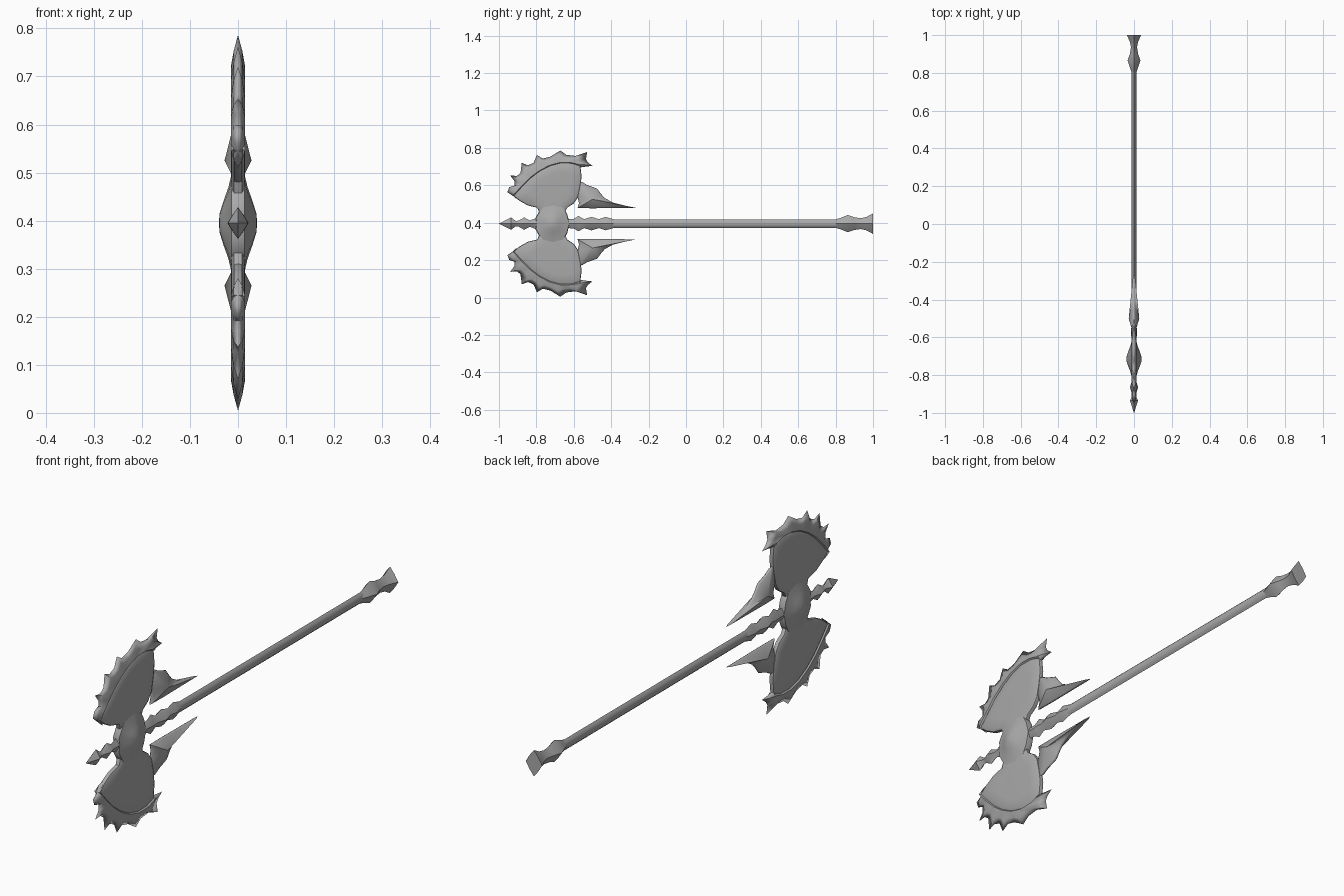
import bpy, bmesh, math
from mathutils import Vector

if "Cube" in bpy.data.objects:
    bpy.data.objects.remove(bpy.data.objects["Cube"])

MID_Z = 0.395  # height of the weapon's long axis

steel = bpy.data.materials.new("grey_steel")
steel.diffuse_color = (0.4, 0.4, 0.4, 1)
steel.use_nodes = True
steel.node_tree.nodes["Principled BSDF"].inputs["Base Color"].default_value = steel.diffuse_color


def finish(name, bm, mirror=None, angle=35):
    """Turn a bmesh into a smooth-shaded object, optionally mirrored."""
    me = bpy.data.meshes.new(name)
    bm.to_mesh(me)
    bm.free()
    me.materials.append(steel)
    ob = bpy.data.objects.new(name, me)
    bpy.context.collection.objects.link(ob)
    ob.location.z = MID_Z
    bpy.ops.object.select_all(action='DESELECT')
    ob.select_set(True)
    bpy.context.view_layer.objects.active = ob
    if mirror:
        m = ob.modifiers.new("Mirror", 'MIRROR')
        m.use_axis = mirror
        m.merge_threshold = 0.0005
    bpy.ops.object.shade_smooth_by_angle(angle=math.radians(angle))
    return ob


def half_shell(name, rows, closed, cap=None, both=True, angle=35):
    """Skin rows of (x, y, z) points on the +x side, then mirror."""
    bm = bmesh.new()
    vs = [[bm.verts.new(p) for p in r] for r in rows]
    n = len(rows[0])
    for a, b in zip(vs, vs[1:]):
        for i in range(n if closed else n - 1):
            j = (i + 1) % n
            bm.faces.new((a[i], a[j], b[j], b[i]))
    if cap == 'face':
        bm.faces.new(vs[-1])
    elif cap:
        c = bm.verts.new(cap)
        for i in range(n):
            bm.faces.new((vs[-1][i], vs[-1][(i + 1) % n], c))
    bmesh.ops.triangulate(bm, faces=bm.faces[:])
    bm.normal_update()
    for f in bm.faces:
        if f.normal.x < 0:
            f.normal_flip()
    return finish(name, bm, (True, False, both), angle)


def toward(pts, c, s, x):
    """Scale a (y, z) outline about c and place it at depth x."""
    return [(x, c[0] + (y - c[0]) * s, c[1] + (z - c[1]) * s) for y, z in pts]


def sample(pts, n):
    """n points spaced evenly along a polyline."""
    pts = [Vector(p) for p in pts]
    seg = [(b - a).length for a, b in zip(pts, pts[1:])]
    out = []
    for k in range(n):
        d = sum(seg) * k / (n - 1)
        i = 0
        while i < len(seg) - 1 and d > seg[i]:
            d -= seg[i]
            i += 1
        out.append(tuple(pts[i].lerp(pts[i + 1], min(1, d / seg[i]))))
    return out


def turned(name, profile, diag):
    """Eight-sided faceted bar along y from (y, half width, half height)."""
    bm = bmesh.new()
    rings = []
    for y, rx, rz in profile:
        ring = []
        for k in range(8):
            a = k * math.pi / 4
            s = 1 if k % 2 == 0 else diag * math.sqrt(2)
            ring.append(bm.verts.new((rx * s * math.cos(a), y, rz * s * math.sin(a))))
        rings.append(ring)
    for a, b in zip(rings, rings[1:]):
        for i in range(8):
            j = (i + 1) % 8
            bm.faces.new((a[i], a[j], b[j], b[i]))
    bm.faces.new(rings[0])
    bm.faces.new(rings[-1])
    bmesh.ops.recalc_face_normals(bm, faces=bm.faces[:])
    return finish(name, bm)


# Long handle, collars and flared pommel
turned("shaft", [(-0.45, .012, .023), (0.83, .012, .023)], 0.65)
turned("collar", [(-.66, .014, .022), (-.60, .014, .026), (-.575, .017, .041), (-.545, .014, .024),
                  (-.505, .027, .036), (-.465, .015, .024), (-.43, .020, .036), (-.385, .012, .023)], 0.56)
turned("pommel", [(.80, .012, .023), (.825, .020, .030), (.865, .034, .046), (.90, .022, .034),
                  (.935, .016, .029), (.965, .022, .036), (1.0, .038, .055)], 0.53)

# Spear point at the head
turned("spear_tip", [(-1.0, .0008, .0008), (-.935, .021, .033), (-.91, .009, .014), (-.895, .012, .016),
                     (-.865, .022, .033), (-.835, .012, .017), (-.80, .014, .030), (-.76, .016, .034)], 0.52)

# Rounded hub where the blades meet
HUB = [(-.80, 0), (-.805, .03), (-.785, .065), (-.765, .09), (-.71, .103), (-.655, .088),
       (-.635, .05), (-.622, 0)]
hub_ring = HUB + [(y, -z) for y, z in HUB[-2:0:-1]]
hc = (-.715, 0)
half_shell("hub", [toward(hub_ring, hc, s, x) for s, x in
                   ((1, 0), (.97, .014), (.72, .020), (.45, .030), (.2, .038))],
           True, (.040, *hc), both=False, angle=50)

# Blade body, one above and one below
ARC = [(-.925, .15), (-.88, .20), (-.835, .245), (-.785, .283), (-.73, .312), (-.67, .328),
       (-.61, .327), (-.565, .312)]
BODY = ARC + [(-.558, .25), (-.565, .20), (-.578, .14), (-.60, .108), (-.635, .085), (-.655, .045),
              (-.78, .045), (-.795, .085), (-.845, .097), (-.89, .122)]
bc = (-.70, .19)
half_shell("blade_body", [toward(BODY, bc, s, x) for s, x in
                          ((1, 0), (.985, .008), (.90, .0135), (.6, .0145))],
           True, 'face')

# Jagged cutting edge: alternating spikes and valleys
EDGE = [(-.89, .115), (-.925, .148), (-.955, .168), (-.945, .195), (-.918, .203), (-.918, .228), (-.94, .258),
        (-.905, .255), (-.885, .27), (-.878, .325), (-.845, .312), (-.815, .325), (-.797, .367),
        (-.765, .348), (-.725, .358), (-.672, .391), (-.64, .368), (-.59, .362), (-.528, .383),
        (-.535, .345), (-.525, .328), (-.50, .309), (-.535, .305), (-.567, .30)]
arc = sample(ARC, len(EDGE))
mid = [(.45 * a[0] + .55 * e[0], .45 * a[1] + .55 * e[1]) for a, e in zip(arc, EDGE)]
half_shell("cutting_edge", [[(0, y, z) for y, z in EDGE],
                            [(.009, y, z) for y, z in mid],
                            [(.0145, y, z) for y, z in arc],
                            toward(arc, bc, .95, .006)], False)

# Swept back spikes
SPIKE = [(-.575, .225), (-.555, .222), (-.53, .207), (-.475, .187), (-.455, .16), (-.435, .137), (-.39, .112),
         (-.33, .097), (-.265, .084), (-.40, .083), (-.50, .082), (-.58, .083), (-.572, .11), (-.582, .15)]
half_shell("back_spike", [[(0, y, z) for y, z in SPIKE],
                          toward(SPIKE, (-.50, .13), .92, .006)],
           True, (.028, -.50, .13))
